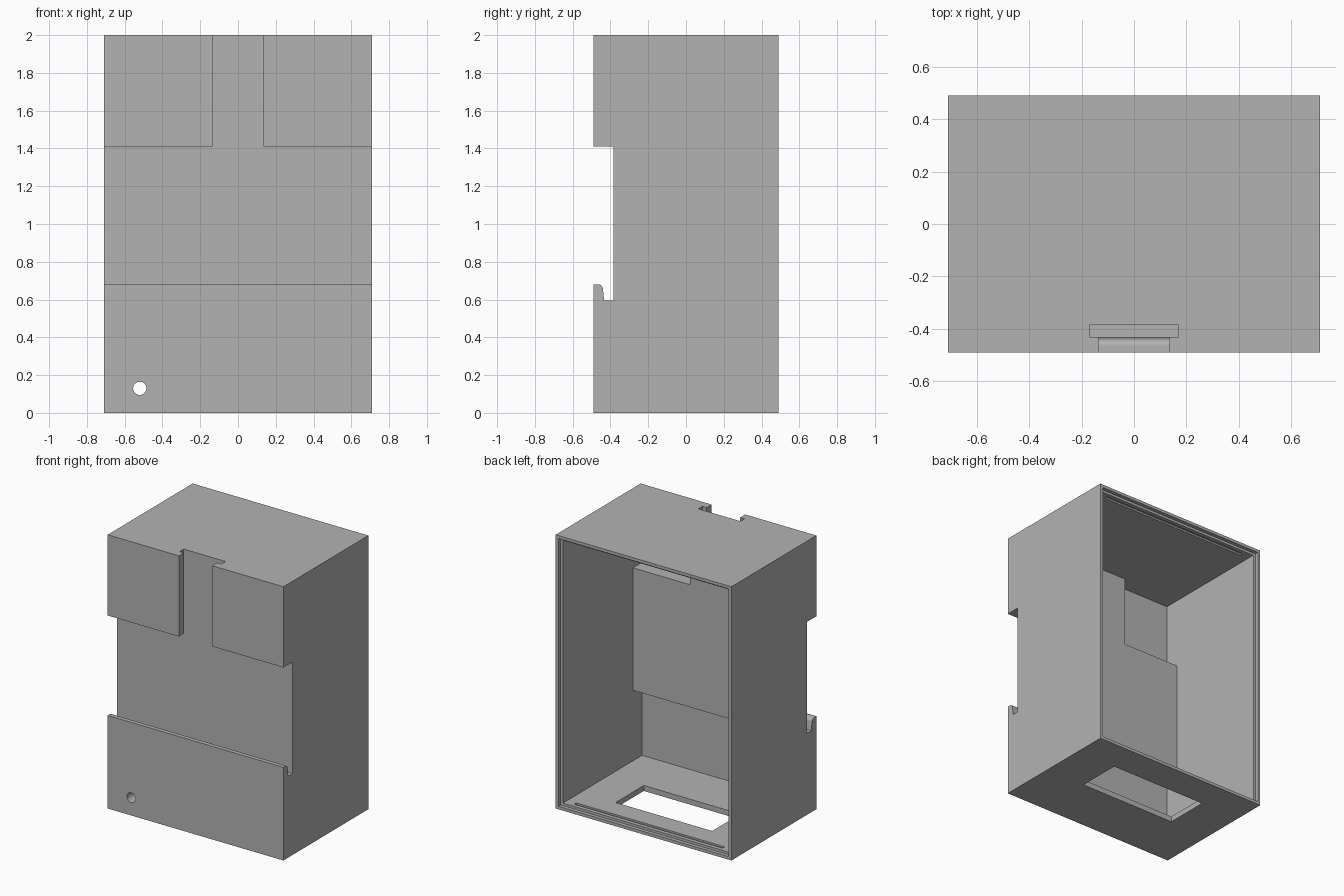
import bpy
import bmesh
import math

if "Cube" in bpy.data.objects:
    bpy.data.objects.remove(bpy.data.objects["Cube"])

W, D, H, T = 0.71, 0.49, 2.0, 0.04

grey = bpy.data.materials.new("light grey plastic")
grey.use_nodes = True
colour = (0.45, 0.45, 0.45, 1)
grey.diffuse_color = colour
grey.node_tree.nodes["Principled BSDF"].inputs["Base Color"].default_value = colour


def make(name, bm):
    bmesh.ops.recalc_face_normals(bm, faces=bm.faces)
    mesh = bpy.data.meshes.new(name)
    bm.to_mesh(mesh)
    bm.free()
    mesh.materials.append(grey)
    obj = bpy.data.objects.new(name, mesh)
    bpy.context.collection.objects.link(obj)
    return obj


def box(name, x, y, z):
    """Box from (low, high) ranges."""
    bm = bmesh.new()
    bmesh.ops.create_cube(bm, size=1)
    for v in bm.verts:
        v.co = [r[0] if c < 0 else r[1] for c, r in zip(v.co, (x, y, z))]
    return make(name, bm)


def extrusion(name, profile, half):
    """Side profile of (y, z) points extruded across x."""
    bm = bmesh.new()
    face = bm.faces.new([bm.verts.new((-half, y, z)) for y, z in profile])
    out = bmesh.ops.extrude_face_region(bm, geom=[face])
    for v in out["geom"]:
        if isinstance(v, bmesh.types.BMVert):
            v.co.x = half
    return make(name, bm)


def cylinder(name, x, z, radius, y0, y1):
    bm = bmesh.new()
    bmesh.ops.create_cone(bm, cap_ends=True, segments=48, radius1=radius,
                          radius2=radius, depth=y1 - y0)
    for v in bm.verts:
        a, b, c = v.co
        v.co = (x + a, (y0 + y1) / 2 + c, z + b)
    return make(name, bm)


def combine(tool, operation="DIFFERENCE"):
    mod = housing.modifiers.new(tool.name, "BOOLEAN")
    mod.operation, mod.solver, mod.object = operation, "EXACT", tool
    bpy.context.view_layer.objects.active = housing
    bpy.ops.object.modifier_apply(modifier=mod.name)
    bpy.data.objects.remove(tool)


# Hollow housing, open at the back, with the rail channel standing inside
housing = box("housing", (-W, W), (-D, D), (0, H))
front, channel = -D + T, -0.345
combine(extrusion("cavity", [
    (D + 0.1, T), (front, T), (front, 0.555), (channel, 0.555),
    (channel, 1.45), (front, 1.45), (front, H - T), (D + 0.1, H - T)], W - T))
combine(box("slot_housing", (-0.21, 0.21), (-0.47, channel), (1.43, H - 0.02)), "UNION")

# Rebate for the lid round the back rim
combine(box("lid_rebate", (-W + 0.022, W - 0.022), (D - 0.026, D + 0.1),
            (0.022, H - 0.022)))

# Rail channel with a rounded hook lip along its lower edge
lip = [(-0.465 + 0.025 * math.sin(a), 0.655 + 0.025 * math.cos(a))
       for a in (math.radians(10 * i) for i in range(9))]
combine(extrusion("rail_channel", [(-0.6, 0.68)] + lip + [
    (-0.433, 0.595), (-0.385, 0.595), (-0.385, 1.41), (-0.6, 1.41)], W + 0.1))

# Stepped slot for the sliding latch
combine(box("latch_slot_narrow", (-0.135, 0.135), (-0.6, -0.41), (1.3, H + 0.1)))
combine(box("latch_slot_wide", (-0.17, 0.17), (-0.432, -0.385), (1.3, H + 0.1)))

# Counterbored screw holes in inner bosses
for x, z in ((0.515, 1.87), (-0.52, 0.13)):
    combine(cylinder("boss", x, z, 0.1, front - 0.02, front + T), "UNION")
    combine(cylinder("counterbore", x, z, 0.07, -D - 0.1, front))
    combine(cylinder("screw_hole", x, z, 0.035, -D - 0.1, front + 0.1))

# Cable opening in the floor
combine(box("cable_opening", (-0.39, 0.39), (-0.07, 0.255), (-0.1, 0.1)))

# Snap grooves for the lid in the ceiling and floor
for z in (T, H - T):
    combine(box("snap_groove", (-0.6, 0.6), (0.41, 0.435), (z - 0.012, z + 0.012)))

bpy.ops.object.select_all(action="DESELECT")
housing.select_set(True)
bpy.context.view_layer.objects.active = housing
bpy.ops.object.shade_smooth_by_angle(angle=math.radians(30))
